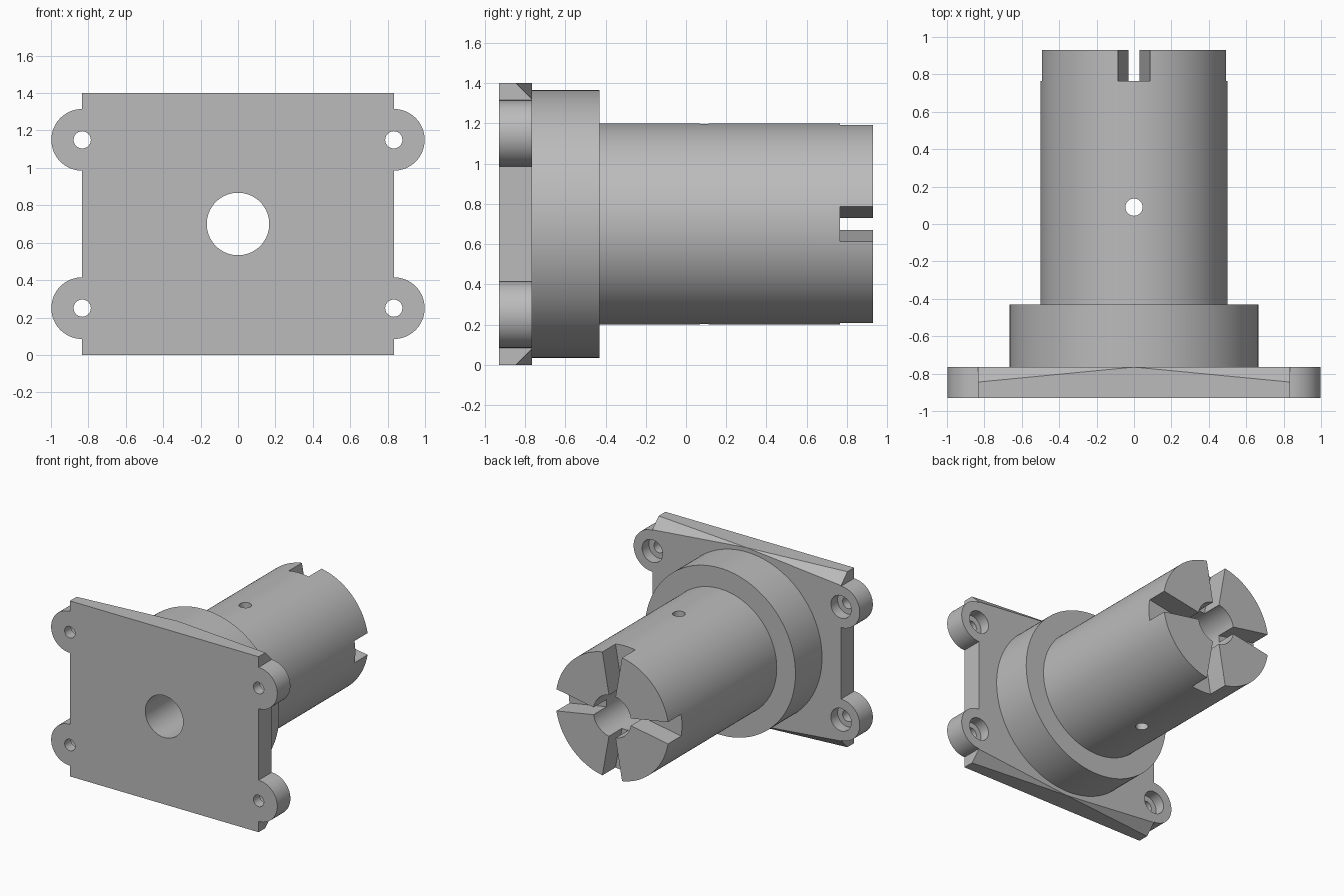
import bpy, bmesh, math
from mathutils import Matrix, Vector

old = bpy.data.objects.get("Cube")
if old:
    bpy.data.objects.remove(old, do_unlink=True)

AXIS_Z = 0.7                                   # height of the barrel axis
FRONT, PLATE_BACK, COLLAR_BACK, END = -0.93, -0.765, -0.43, 0.93
BORE_R, BARREL_R, COLLAR_R = 0.167, 0.5, 0.665
PLATE_X, EAR_Z, EAR_R = 0.833, 0.45, 0.165
SLOT_FLOOR, SLOT_HALF = 0.765, math.radians(10)

grey = bpy.data.materials.new("plain_grey")
grey.use_nodes = True
GREY = (0.5, 0.5, 0.5, 1)
grey.diffuse_color = GREY
grey.node_tree.nodes["Principled BSDF"].inputs["Base Color"].default_value = GREY


def arc(cx, cz, r, start=0, sweep=360, steps=96):
    """Points of an arc; a full sweep leaves out the repeated end."""
    count = steps if sweep == 360 else steps + 1
    angles = [math.radians(start + sweep * i / steps) for i in range(count)]
    return [(cx + r * math.cos(a), cz + r * math.sin(a)) for a in angles]


def prism(name, outline, y0, y1, chamfers=()):
    """Extrude an outline (x, z about the axis) from y0 to y1."""
    bm = bmesh.new()
    face = bm.faces.new([bm.verts.new((x, y0, z)) for x, z in outline])
    new = bmesh.ops.extrude_face_region(bm, geom=[face], use_keep_orig=True)["geom"]
    moved = [v for v in new if isinstance(v, bmesh.types.BMVert)]
    bmesh.ops.translate(bm, verts=moved, vec=(0, y1 - y0, 0))
    for point, normal in chamfers:
        cut = bmesh.ops.bisect_plane(
            bm, geom=bm.verts[:] + bm.edges[:] + bm.faces[:], dist=1e-5,
            plane_co=point, plane_no=normal, clear_outer=True)["geom_cut"]
        rim = [e for e in cut if isinstance(e, bmesh.types.BMEdge) and e.is_boundary]
        bmesh.ops.holes_fill(bm, edges=rim)
    bmesh.ops.recalc_face_normals(bm, faces=bm.faces[:])
    mesh = bpy.data.meshes.new(name)
    bm.to_mesh(mesh)
    bm.free()
    mesh.materials.append(grey)
    obj = bpy.data.objects.new(name, mesh)
    obj.location.z = AXIS_Z
    bpy.context.collection.objects.link(obj)
    return obj


def finish(obj, cutters):
    """Cut the openings, then smooth the round walls."""
    bpy.context.view_layer.update()
    bpy.ops.object.select_all(action='DESELECT')
    bpy.context.view_layer.objects.active = obj
    obj.select_set(True)
    for cutter in cutters:
        mod = obj.modifiers.new("cut", 'BOOLEAN')
        mod.operation, mod.solver, mod.object = 'DIFFERENCE', 'EXACT', cutter
        bpy.ops.object.modifier_apply(modifier=mod.name)
        bpy.data.objects.remove(cutter, do_unlink=True)
    bpy.ops.object.shade_smooth_by_angle(angle=math.radians(20))


def bore():
    return prism("bore_cutter", arc(0, 0, BORE_R), -2, 2)


# Mounting plate: rectangle with four round ears and chamfered back corners
half = [(PLATE_X, -AXIS_Z)]
for z in (-EAR_Z, EAR_Z):
    half += arc(PLATE_X, z, EAR_R, -90, 180, 32)
half.append((PLATE_X, AXIS_Z))
outline = half + [(-x, -z) for x, z in half]
slope = 0.08 / PLATE_X
chamfers = [(Vector((0, PLATE_BACK, sz * AXIS_Z)), Vector((sx * slope, 1, sz)))
            for sx in (-1, 1) for sz in (-1, 1)]
plate = prism("mounting_plate", outline, FRONT, PLATE_BACK, chamfers)

# Screw holes, counterbored from the back
holes = [bore()]
for sx in (-1, 1):
    for sz in (-1, 1):
        at = (sx * PLATE_X, sz * EAR_Z)
        holes.append(prism("screw_cutter", arc(*at, 0.046, steps=40), -2, 2))
        holes.append(prism("counterbore_cutter", arc(*at, 0.09, steps=48), -0.85, 0))
finish(plate, holes)

# Collar between plate and barrel
collar = prism("collar", arc(0, 0, COLLAR_R, steps=128), PLATE_BACK, COLLAR_BACK)
finish(collar, [bore()])

# Barrel with a cross pin hole and four radial wedge slots in its end
barrel = prism("slotted_barrel", arc(0, 0, BARREL_R, steps=128), COLLAR_BACK, END)
cuts = [bore()]
pin = prism("pin_cutter", arc(0, 0, 0.046, steps=40), -1, 1)
pin.data.transform(Matrix.Rotation(math.pi / 2, 4, 'X'))
pin.location.y = 0.09
cuts.append(pin)
for i in range(4):
    mid = i * math.pi / 2
    wedge = [(0, 0)] + [(math.cos(mid + s), math.sin(mid + s))
                        for s in (-SLOT_HALF, SLOT_HALF)]
    cuts.append(prism("slot_cutter", wedge, SLOT_FLOOR, 2))
finish(barrel, cuts)
